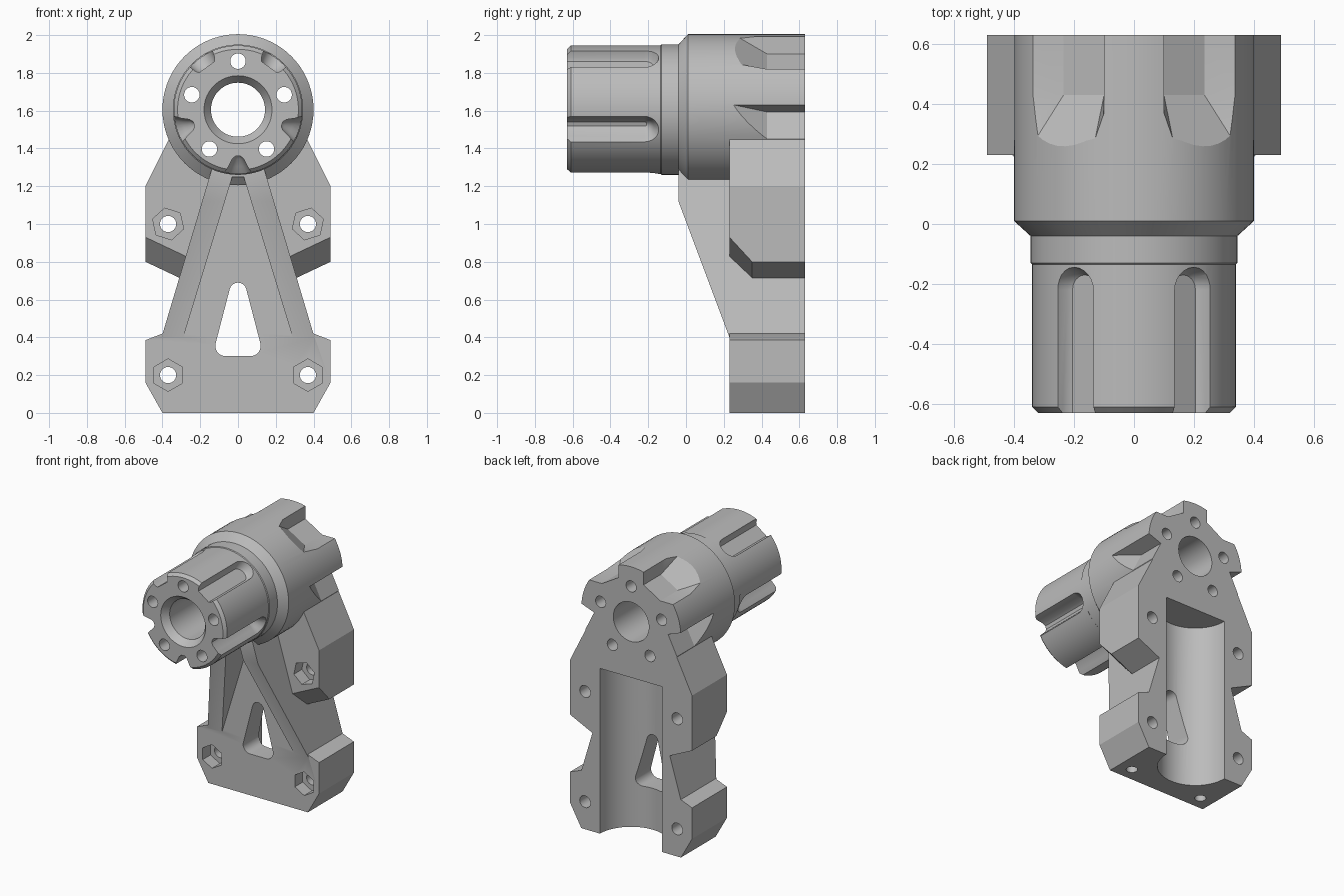
import bpy
import bmesh
from math import sin, cos, pi, radians
from mathutils import Matrix, Vector

if "Cube" in bpy.data.objects:
    bpy.data.objects.remove(bpy.data.objects["Cube"], do_unlink=True)

AXIS_Z = 1.605
FRONT, BACK = 0.23, 0.63

grey = bpy.data.materials.new("plain grey")
grey.use_nodes = True
grey.diffuse_color = (0.5, 0.5, 0.5, 1)
grey.node_tree.nodes["Principled BSDF"].inputs["Base Color"].default_value = (0.5, 0.5, 0.5, 1)


def loft(name, rings, matrix=None):
    """Closed solid skinned through rings with equal point counts."""
    bm = bmesh.new()
    rows = [[bm.verts.new(p) for p in ring] for ring in rings]
    n = len(rows[0])
    for a, b in zip(rows, rows[1:]):
        for i in range(n):
            j = (i + 1) % n
            bm.faces.new((a[i], a[j], b[j], b[i]))
    bm.faces.new(rows[0])
    bm.faces.new(rows[-1])
    if matrix:
        bm.transform(matrix)
    bmesh.ops.recalc_face_normals(bm, faces=bm.faces)
    mesh = bpy.data.meshes.new(name)
    bm.to_mesh(mesh)
    bm.free()
    mesh.materials.append(grey)
    ob = bpy.data.objects.new(name, mesh)
    bpy.context.collection.objects.link(ob)
    return ob


def ring_y(points, y):
    return [(x, y, z) for x, z in points]


def prism(name, points, y0, y1):
    return loft(name, [ring_y(points, y0), ring_y(points, y1)])


def mirrored(half):
    """Complete an outline given for +x by its -x half."""
    return half + [(-x, z) for x, z in reversed(half)]


def circle(x, z, r, n, turn=0.0):
    return [(x + r * cos(turn + 2 * pi * i / n), z + r * sin(turn + 2 * pi * i / n))
            for i in range(n)]


def revolve(name, profile, x=0, z=AXIS_Z, n=72):
    return loft(name, [ring_y(circle(x, z, r, n), y) for y, r in profile])


def combine(target, tool, operation):
    mod = target.modifiers.new(operation.lower(), "BOOLEAN")
    mod.operation, mod.object, mod.solver = operation, tool, "EXACT"
    bpy.context.view_layer.objects.active = target
    bpy.ops.object.modifier_apply(modifier=mod.name)
    bpy.data.objects.remove(tool, do_unlink=True)


def add(target, tool):
    combine(target, tool, "UNION")


def cut(target, tool):
    combine(target, tool, "DIFFERENCE")


# Sloping A-shaped legs: tapered block with a triangular front pocket
def leg_ring(z, y, x):
    return [(-x, y, z), (x, y, z), (x, BACK, z), (-x, BACK, z)]


bracket = loft("hub_bracket", [leg_ring(0.40, FRONT, 0.405),
                               leg_ring(1.12, -0.04, 0.19),
                               leg_ring(1.38, -0.04, 0.112)])
cut(bracket, prism("pocket", mirrored([(0.32, 0.30), (0.03, 1.25)]), -0.5, FRONT))

# Foot block
add(bracket, prism("foot", mirrored([(0.40, 0), (0.49, 0.16), (0.49, 0.385), (0.40, 0.42)]),
                   FRONT, BACK))


# Wings with a chamfered lower front edge
def wing_ring(y, lift):
    half = [(0.02, 0.578 + lift), (0.49, 0.80 + lift), (0.49, 1.20), (0.295, 1.59)]
    return ring_y(mirrored(half), y)


add(bracket, loft("wings", [wing_ring(FRONT, 0.13), wing_ring(0.35, 0), wing_ring(BACK, 0)]))

# Stepped round hub
add(bracket, revolve("hub", [(-0.63, 0.32), (-0.61, 0.34), (-0.135, 0.34), (-0.13, 0.345),
                             (-0.04, 0.345), (0.01, 0.40), (BACK, 0.40)]))

# Bore with countersink
cut(bracket, revolve("bore", [(-0.65, 0.195), (-0.63, 0.18), (-0.58, 0.143), (0.7, 0.143)]))


# Front splines: five round-ended grooves, flat on top and pointed below
def groove_ring(level, half):
    arc = [(half * cos(pi * i / 12), -0.22 + half * sin(pi * i / 12), level) for i in range(13)]
    return arc + [(-half, -0.7, level), (half, -0.7, level)]


FLAT = [(0.28, 0.05), (0.295, 0.062), (0.37, 0.085)]
POINTED = [(0.245, 0.012), (0.26, 0.03), (0.30, 0.05), (0.37, 0.095)]
for k in range(5):
    angle = 54 + 72 * k
    shape = FLAT if k < 2 else POINTED
    turn = Matrix.Translation((0, 0, AXIS_Z)) @ Matrix.Rotation(radians(90 - angle), 4, "Y")
    cut(bracket, loft("groove", [groove_ring(r, h) for r, h in shape], turn))

# Bolt holes around the hub
for k in range(5):
    a = radians(90 + 72 * k)
    cut(bracket, revolve("bolt_hole", [(-0.7, 0.041), (0.7, 0.041)],
                         0.257 * cos(a), AXIS_Z + 0.257 * sin(a), 24))

# Rear notches with ramps: upper pair and the pair above the wings
UPPER_DEEP = [(0.10, 0.6), (0.10, 0.295), (0.235, 0.215), (0.6, 0.215)]
UPPER_RAMP = [(0.10, 0.6), (0.10, 0.40), (0.35, 0.215), (0.6, 0.215)]
UPPER_RAMP[1:3] = [(0.14, 0.41), (0.36, 0.25)]
LOWER_DEEP = [(0.297, -0.012), (0.402, -0.222), (0.6, -0.222), (0.6, 0.10)]
LOWER_RAMP = [(0.41, 0.03), (0.405, -0.222), (0.6, -0.222), (0.6, 0.10)]
for side in (1, -1):
    for deep, ramp in ((UPPER_DEEP, UPPER_RAMP), (LOWER_DEEP, LOWER_RAMP)):
        deep, ramp = ([(side * x, AXIS_Z + z) for x, z in p] for p in (deep, ramp))
        cut(bracket, loft("notch", [ring_y(ramp, 0.232), ring_y(deep, 0.43), ring_y(deep, 0.7)]))

# Half-round channel in the back
arc = [(0.25 * cos(pi + pi * i / 32), BACK + 0.25 * sin(pi + pi * i / 32)) for i in range(33)]
arc += [(0.25, 0.7), (-0.25, 0.7)]
cut(bracket, loft("channel", [[(x, y, z) for x, y in arc] for z in (-0.1, 1.2)]))

# Rounded triangular window
window = []
for x, z, r, start, end in ((0, 0.645, 0.045, 15, 165), (-0.065, 0.355, 0.055, 165, 270),
                            (0.065, 0.355, 0.055, 270, 375)):
    for i in range(9):
        a = radians(start + (end - start) * i / 8)
        window.append((x + r * cos(a), z + r * sin(a)))
cut(bracket, prism("window", window, 0.1, 0.5))

# Mounting holes with hexagonal nut pockets, and holes under the foot
for side in (1, -1):
    for z, turn in ((0.20, 30), (1.0, 30 - 12 * side)):
        x = side * 0.37
        cut(bracket, prism("nut_pocket", circle(x, z, 0.086, 6, radians(turn)), 0.1, 0.32))
        cut(bracket, revolve("mount_hole", [(0.1, 0.043), (0.7, 0.043)], x, z, 24))
    ring = circle(side * 0.295, 0.33, 0.038, 24)
    cut(bracket, loft("foot_hole", [[(x, y, z) for x, y in ring] for z in (-0.1, 0.1)]))

# Smooth the round surfaces and keep the edges crisp
bpy.ops.object.select_all(action="DESELECT")
bracket.select_set(True)
bpy.context.view_layer.objects.active = bracket
bpy.ops.object.shade_smooth_by_angle(angle=radians(25))
